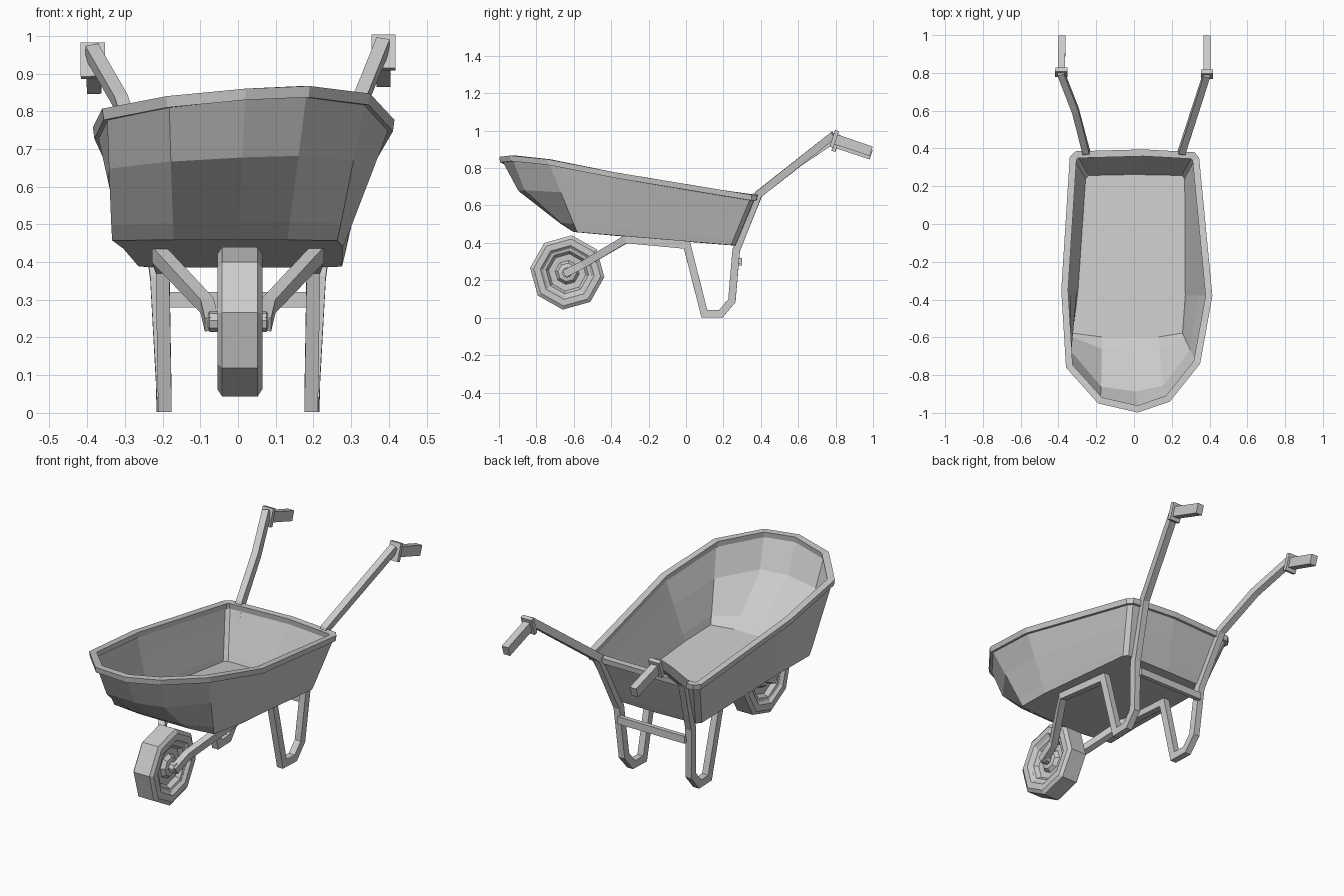
import bpy, bmesh, math
from mathutils import Vector

if "Cube" in bpy.data.objects:
    bpy.data.objects.remove(bpy.data.objects["Cube"])


def loft(name, rings, caps=(True, True), loop=False):
    """Skin closed rings of points into one flat shaded object."""
    bm = bmesh.new()
    vs = [[bm.verts.new(p) for p in r] for r in rings]
    n = len(rings[0])
    pairs = list(zip(vs, vs[1:])) + ([(vs[-1], vs[0])] if loop else [])
    for a, b in pairs:
        for i in range(n):
            j = (i + 1) % n
            bm.faces.new((a[i], a[j], b[j], b[i]))
    if not loop:
        if caps[0]:
            bm.faces.new(vs[0])
        if caps[1]:
            bm.faces.new(vs[-1])
    bmesh.ops.recalc_face_normals(bm, faces=bm.faces)
    me = bpy.data.meshes.new(name)
    bm.to_mesh(me)
    bm.free()
    ob = bpy.data.objects.new(name, me)
    bpy.context.collection.objects.link(ob)
    return ob


def bar(name, path, wx, wy):
    """Sweep a rectangular section (half sizes wx, wy) with mitred corners."""
    pts = [Vector(p) for p in path]
    rings = []
    for i, p in enumerate(pts):
        d0 = (p - pts[i - 1]).normalized() if i else (pts[1] - p).normalized()
        d1 = (pts[i + 1] - p).normalized() if i < len(pts) - 1 else d0
        t = (d0 + d1).normalized()
        side = Vector((1, 0, 0))
        side = (side - t * side.dot(t)).normalized()
        up = side.cross(t)
        k = 1 / max(0.6, t.dot(d0))
        rings.append([p + side * wx * a + up * wy * b * k
                      for a, b in ((1, 1), (-1, 1), (-1, -1), (1, -1))])
    return loft(name, rings)


def inset(ring, d, dz):
    """Offset a counter-clockwise ring inward by d and move it by dz."""
    out = []
    for i, p in enumerate(ring):
        a = (p - ring[i - 1]).to_2d().normalized()
        b = (ring[(i + 1) % len(ring)] - p).to_2d().normalized()
        t = (a + b).normalized()
        k = d / max(0.5, t.dot(a))
        out.append(p + Vector((-t.y * k, t.x * k, dz)))
    return out


# Tray outlines: upper rim and floor
rim = [Vector(p) for p in (
    (.345, .35, .657), (.32, .38, .657), (.05, .395, .665), (-.31, .385, .66),
    (-.34, .355, .66), (-.385, -.35, .757), (-.36, -.76, .807),
    (-.19, -.95, .84), (.02, -.998, .86), (.19, -.94, .867),
    (.35, -.74, .847), (.415, -.38, .777))]
floor = [Vector(p) for p in (
    (.272, .24, .393), (.255, .26, .392), (0, .265, .39), (-.24, .26, .392),
    (-.26, .24, .393), (-.30, -.35, .44), (-.33, -.58, .462),
    (-.17, -.6, .464), (0, -.6, .464), (.13, -.6, .464),
    (.26, -.58, .462), (.275, -.38, .445))]
top = inset(rim, .018, -.015)


def level(t, bulge):
    return [f.lerp(r, t) - Vector((0, bulge if i in (7, 8, 9) else 0, 0))
            for i, (f, r) in enumerate(zip(floor, top))]


# Tray shell with bulging front wall
tray = loft("tray", [floor, level(.12, .025), level(.57, .075), top],
            caps=(True, False))
shell = tray.modifiers.new("shell", 'SOLIDIFY')
shell.thickness = .012
shell.offset = 0

# Folded tray rim
loft("tray_rim", [rim, inset(rim, .004, -.03), inset(rim, .032, -.03),
                  inset(rim, .036, 0)], loop=True)

# Frame: fork, rail, leg loop and handle in one bent bar per side
for s, side in ((1, "right"), (-1, "left")):
    path = [(.07, -.65, .235), (.082, -.55, .285), (.21, -.32, .42),
            (.2, .005, .388), (.194, .098, .022), (.198, .187, .022),
            (.2, .245, .09), (.215, .268, .36), (.255, .388, .66)]
    if s > 0:
        path += [(.385, .79, .978)]
        g = Vector((.386, .79, .957))
    else:
        path += [(.31, .6, .825), (.388, .80, .96)]
        g = Vector((.385, .80, .935))
    flip = lambda p: (p[0] * s, p[1], p[2])
    bar("frame_" + side, [flip(p) for p in path], .018, .02)
    # Grip and collar
    end = Vector((g.x - (.004 if s < 0 else 0), .99, .89 if s > 0 else .872))
    d = (end - g).normalized()
    bar("grip_" + side, [flip(g), flip(end)], .019, .027)
    bar("grip_collar_" + side,
        [flip(g - d * .008), flip(g + d * .014)], .032, .047)

# Cross brace behind the legs
bar("leg_brace", [(0, .287, .28), (0, .287, .32)], .2, .012)


# Wheel parts: octagonal lathe around the x axis
def lathe(name, profile, centre=(.005, -.635, .242), n=8, loop=False):
    c = Vector(centre)
    rings = []
    for x, r in profile:
        rings.append([c + Vector((x, r * math.cos(a), r * math.sin(a)))
                      for a in (math.radians(83) + i * math.tau / n
                                for i in range(n))])
    return loft(name, rings, loop=loop)


half = [(.047, .2), (.06, .18), (.06, .145), (.046, .13)]
lathe("tyre", [(-x, r) for x, r in half[::-1]] + half, loop=True)
disc = [(.046, .132), (.042, .115), (.02, .1), (.018, .065),
        (.038, .05), (.042, .03)]
lathe("wheel_rim", [(-x, r) for x, r in disc[::-1]] + disc)
lathe("axle", [(-.085, .02), (-.08, .028), (.07, .028), (.075, .02)])
